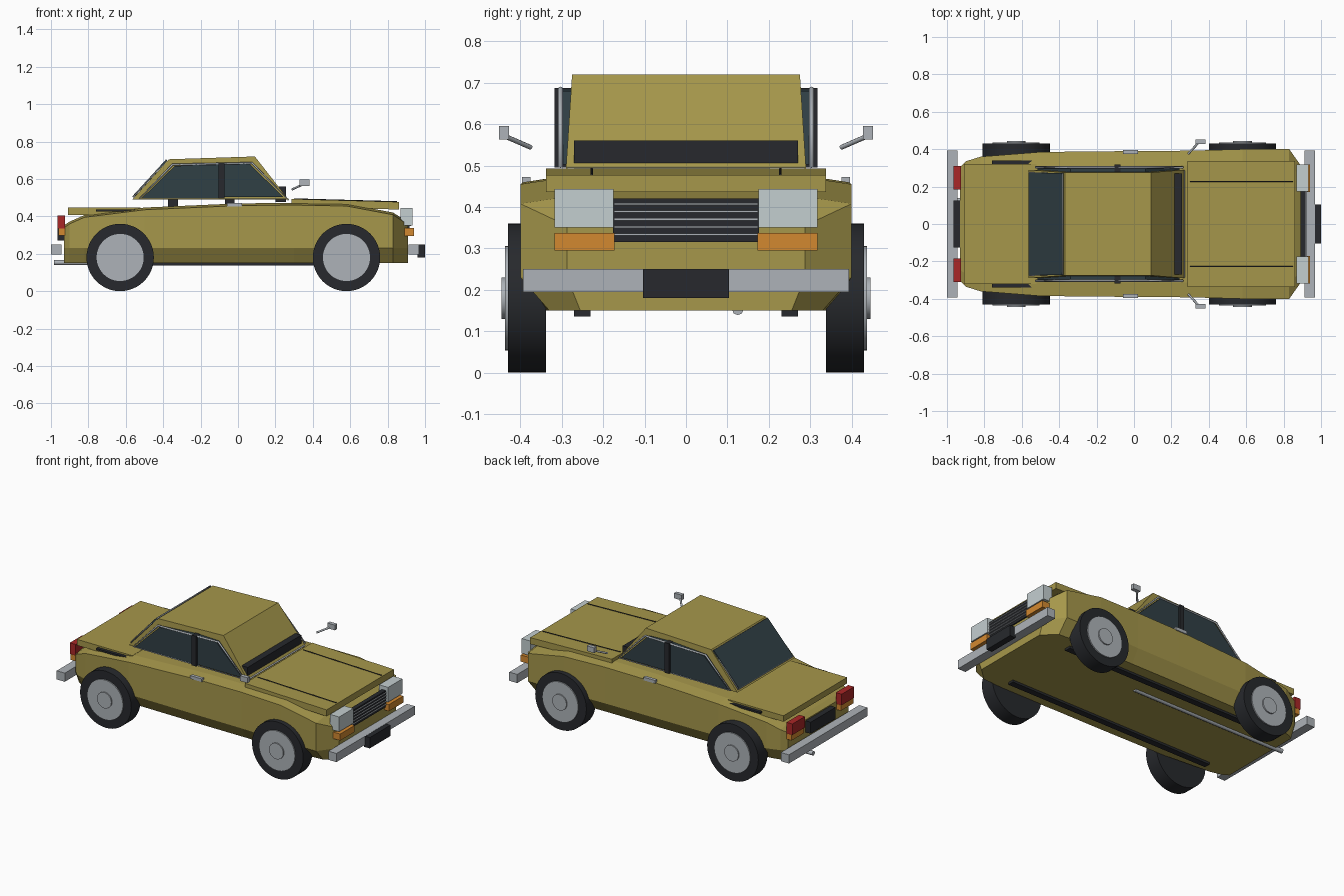
import bpy, bmesh, math
from mathutils import Vector

if "Cube" in bpy.data.objects:
    bpy.data.objects.remove(bpy.data.objects["Cube"])


def mat(name, r, g, b):
    m = bpy.data.materials.new(name)
    m.diffuse_color = (r, g, b, 1)
    m.use_nodes = True
    m.node_tree.nodes["Principled BSDF"].inputs["Base Color"].default_value = m.diffuse_color
    return m


PAINT = mat("paint", 0.38, 0.31, 0.07)
BLACK = mat("black", 0.02, 0.022, 0.026)
GLASS = mat("glass", 0.03, 0.05, 0.06)
CHROME = mat("chrome", 0.42, 0.45, 0.48)
LAMP = mat("lamp", 0.55, 0.62, 0.63)
RED = mat("red", 0.4, 0.02, 0.02)
ORANGE = mat("orange", 0.65, 0.25, 0.03)


def finish(name, bm, m):
    bmesh.ops.recalc_face_normals(bm, faces=bm.faces)
    me = bpy.data.meshes.new(name)
    bm.to_mesh(me)
    bm.free()
    me.materials.append(m)
    ob = bpy.data.objects.new(name, me)
    bpy.context.collection.objects.link(ob)
    return ob


def loft(name, rings, m):
    bm = bmesh.new()
    vs = [[bm.verts.new(p) for p in r] for r in rings]
    n = len(vs[0])
    for a, b in zip(vs, vs[1:]):
        for i in range(n):
            bm.faces.new((a[i], a[(i + 1) % n], b[(i + 1) % n], b[i]))
    bm.faces.new(vs[0])
    bm.faces.new(vs[-1])
    return finish(name, bm, m)


def box(name, x, y, z, m):
    return loft(name, [[(a, y[0], z[0]), (a, y[1], z[0]), (a, y[1], z[1]), (a, y[0], z[1])] for a in x], m)


def pair(name, x, y, z, m):
    for s, side in ((1, "left"), (-1, "right")):
        box(f"{side}_{name}", x, (s * y[0], s * y[1]), z, m)


def slab(name, profile, y0, y1, m):
    """Side profile of (x, z) points stretched from y0 to y1."""
    return loft(name, [[(x, y, z) for x, z in profile] for y in (y0, y1)], m)


def tube(name, pts, r, m, cyclic=False):
    cu = bpy.data.curves.new(name, 'CURVE')
    cu.dimensions = '3D'
    cu.bevel_depth = r
    cu.bevel_resolution = 2
    cu.use_fill_caps = True
    sp = cu.splines.new('POLY')
    sp.points.add(len(pts) - 1)
    for p, c in zip(sp.points, pts):
        p.co = (*c, 1)
    sp.use_cyclic_u = cyclic
    cu.materials.append(m)
    ob = bpy.data.objects.new(name, cu)
    bpy.context.collection.objects.link(ob)


def turned(name, x, z, profile, side, m):
    """Revolve (radius, y) points about a wheel axle."""
    n = 48
    rings = [[(x + r * math.cos(2 * math.pi * i / n), side * y, z + r * math.sin(2 * math.pi * i / n))
              for i in range(n)] for r, y in profile]
    ob = loft(name, rings, m)
    for o in bpy.context.selected_objects:
        o.select_set(False)
    ob.select_set(True)
    bpy.context.view_layer.objects.active = ob
    bpy.ops.object.shade_smooth_by_angle(angle=math.radians(35))


# Lower body: x, sill half width, side half width, shoulder height
stations = [(-0.93, 0.27, 0.305, 0.34), (-0.90, 0.29, 0.335, 0.36), (-0.82, 0.31, 0.36, 0.395),
            (-0.50, 0.335, 0.385, 0.435), (0.0, 0.34, 0.39, 0.457), (0.30, 0.34, 0.392, 0.46),
            (0.58, 0.345, 0.40, 0.455), (0.83, 0.33, 0.40, 0.408), (0.91, 0.255, 0.287, 0.355)]
rings = []
for x, b, w, t in stations:
    half = [(b, 0.15), (w, 0.23), (w, t), (w * 0.8, t + 0.012)]
    rings.append([(x, y, z) for y, z in half] + [(x, -y, z) for y, z in reversed(half)])
loft("lower_body", rings, PAINT)

# Bonnet and boot lids
slab("bonnet", [(0.285, 0.455), (0.86, 0.436), (0.86, 0.477), (0.285, 0.493)], -0.338, 0.338, PAINT)
box("boot_lid", (-0.91, -0.52), (-0.32, 0.32), (0.408, 0.446), PAINT)
for s in (1, -1):
    tube("bonnet_crease", [(0.3, s * 0.228, 0.493), (0.85, s * 0.228, 0.478)], 0.003, BLACK)
pair("boot_gutter", (-0.76, -0.52), (0.30, 0.34), (0.425, 0.436), BLACK)

# Cabin
loft("cabin", [[(-0.565, -0.29, 0.49), (0.27, -0.29, 0.49), (0.27, 0.29, 0.49), (-0.565, 0.29, 0.49)],
               [(-0.37, -0.275, 0.705), (0.09, -0.275, 0.72), (0.09, 0.275, 0.72), (-0.37, 0.275, 0.705)]], PAINT)
back = [(-0.556, 0.502), (-0.378, 0.698), (-0.385, 0.704), (-0.564, 0.508)]
slab("rear_window", back, -0.272, 0.272, GLASS)
tube("rear_window_trim", [(-0.56, -0.275, 0.503), (-0.382, -0.268, 0.70), (-0.382, 0.268, 0.70),
                          (-0.56, 0.275, 0.503)], 0.004, CHROME, True)
tube("windscreen_trim", [(0.268, -0.287, 0.49), (0.268, 0.287, 0.49)], 0.005, CHROME)
box("cowl", (0.20, 0.257), (-0.27, 0.27), (0.476, 0.56), BLACK)

# Side glass, pillars and trim
for s in (1, -1):
    slab("rear_side_window", [(-0.515, 0.497), (-0.34, 0.668), (-0.10, 0.684), (-0.10, 0.497)],
         s * 0.27, s * 0.304, GLASS)
    slab("front_side_window", [(-0.075, 0.503), (-0.075, 0.684), (0.062, 0.68), (0.243, 0.503)],
         s * 0.27, s * 0.304, GLASS)
    tube("side_window_trim", [(-0.525, s * 0.303, 0.497), (-0.35, s * 0.303, 0.676), (0.075, s * 0.303, 0.685),
                              (0.26, s * 0.303, 0.497)], 0.006, CHROME, True)
    # Mirror arm
    tube("mirror_arm", [(0.29, s * 0.375, 0.544), (0.345, s * 0.435, 0.57)], 0.006, CHROME)
pair("centre_pillar", (-0.104, -0.072), (0.275, 0.317), (0.495, 0.687), BLACK)
pair("mirror", (0.33, 0.382), (0.427, 0.451), (0.563, 0.596), CHROME)
pair("door_handle", (-0.06, 0.022), (0.375, 0.396), (0.452, 0.472), CHROME)
pair("rear_seat", (-0.375, -0.32), (0.04, 0.2), (0.40, 0.50), BLACK)
pair("front_seat", (-0.07, -0.02), (0.04, 0.2), (0.40, 0.50), BLACK)

# Nose
box("grille", (0.89, 0.918), (-0.176, 0.176), (0.315, 0.42), BLACK)
for i in range(5):
    z = 0.331 + i * 0.0185
    box("grille_bar", (0.91, 0.924), (-0.174, 0.174), (z, z + 0.005), CHROME)
pair("headlight", (0.87, 0.934), (0.175, 0.318), (0.35, 0.444), LAMP)
pair("front_indicator", (0.89, 0.941), (0.172, 0.317), (0.295, 0.337), ORANGE)
box("front_bumper", (0.912, 0.968), (-0.394, 0.394), (0.195, 0.25), CHROME)
box("front_plate", (0.96, 1.0), (-0.104, 0.104), (0.18, 0.249), BLACK)

# Tail
pair("tail_light", (-0.966, -0.925), (0.185, 0.31), (0.335, 0.405), RED)
pair("rear_indicator", (-0.96, -0.925), (0.185, 0.31), (0.298, 0.334), ORANGE)
box("rear_panel", (-0.965, -0.925), (-0.125, 0.125), (0.272, 0.345), BLACK)
box("rear_bumper", (-1.0, -0.943), (-0.394, 0.394), (0.195, 0.25), CHROME)

# Underside
pair("chassis_rail", (-0.75, 0.70), (0.23, 0.27), (0.136, 0.16), BLACK)
tube("exhaust", [(-0.985, 0.125, 0.153), (0.1, 0.125, 0.153)], 0.014, CHROME)

# Wheels
for x, end in ((0.58, "front"), (-0.63, "rear")):
    for s, side in ((1, "left"), (-1, "right")):
        turned(f"{end}_{side}_tyre", x, 0.18, [(0.18, 0.338), (0.18, 0.43)], s, BLACK)
        turned(f"{end}_{side}_wheel_disc", x, 0.18, [(0.126, 0.42), (0.126, 0.437)], s, CHROME)
        turned(f"{end}_{side}_hub_cap", x, 0.18, [(0.05, 0.43), (0.05, 0.445)], s, CHROME)
